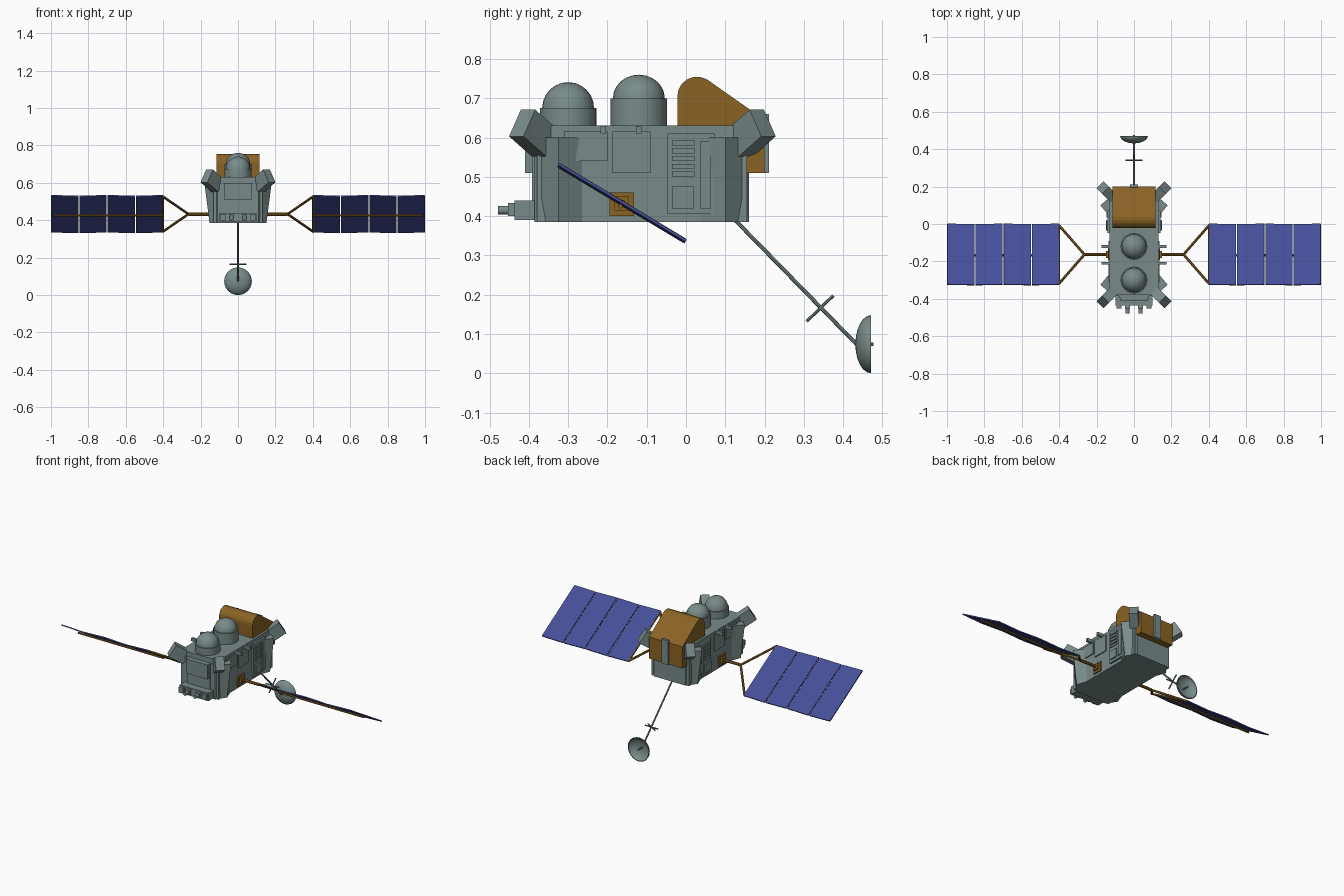
import bpy, bmesh, math
from mathutils import Vector, Matrix

cube = bpy.data.objects.get("Cube")
if cube:
    bpy.data.objects.remove(cube)


def material(name, rgb):
    m = bpy.data.materials.new(name)
    m.use_nodes = True
    m.diffuse_color = (*rgb, 1)
    m.node_tree.nodes["Principled BSDF"].inputs["Base Color"].default_value = (*rgb, 1)
    return m


GREY = material("grey metal", (0.19, 0.26, 0.255))
GOLD = material("gold foil", (0.255, 0.125, 0.018))
BLUE = material("solar blue", (0.06, 0.078, 0.32))


def finish(name, bm, mat, smooth=False):
    bmesh.ops.recalc_face_normals(bm, faces=bm.faces[:])
    me = bpy.data.meshes.new(name)
    bm.to_mesh(me)
    bm.free()
    me.materials.append(mat)
    ob = bpy.data.objects.new(name, me)
    bpy.context.collection.objects.link(ob)
    if smooth:
        bpy.ops.object.select_all(action="DESELECT")
        ob.select_set(True)
        bpy.context.view_layer.objects.active = ob
        bpy.ops.object.shade_smooth_by_angle(angle=math.radians(35))
    return ob


def box(name, center, size, mat=GREY, rot=Matrix()):
    bm = bmesh.new()
    m = Matrix.Translation(center) @ rot @ Matrix.Diagonal((*size, 1))
    bmesh.ops.create_cube(bm, size=1, matrix=m)
    return finish(name, bm, mat)


def rod(name, a, b, r, mat=GREY, sides=8):
    a, b = Vector(a), Vector(b)
    bm = bmesh.new()
    m = Matrix.Translation((a + b) / 2) @ (b - a).to_track_quat("Z", "Y").to_matrix().to_4x4()
    bmesh.ops.create_cone(bm, cap_ends=True, segments=sides, radius1=r, radius2=r,
                          depth=(b - a).length, matrix=m)
    return finish(name, bm, mat, True)


def lathe(name, profile, matrix, mat=GREY, sides=24):
    bm = bmesh.new()
    vs = [bm.verts.new((r, 0, h)) for r, h in profile]
    es = [bm.edges.new(p) for p in zip(vs, vs[1:])]
    bmesh.ops.spin(bm, geom=vs + es, axis=(0, 0, 1), cent=(0, 0, 0),
                   angle=math.tau, steps=sides)
    bmesh.ops.remove_doubles(bm, verts=bm.verts[:], dist=0.0001)
    bmesh.ops.transform(bm, matrix=matrix, verts=bm.verts[:])
    return finish(name, bm, mat, True)


def loft(name, low, high, mat=GREY):
    bm = bmesh.new()
    a, b = ([bm.verts.new(p) for p in ring] for ring in (low, high))
    bm.faces.new(a)
    bm.faces.new(b)
    for i in range(len(a)):
        j = (i + 1) % len(a)
        bm.faces.new((a[i], a[j], b[j], b[i]))
    return finish(name, bm, mat)


# Main hull and its flared, chamfered ends
box("main_hull", (0, -0.112, 0.508), (0.26, 0.535, 0.245))
for label, inner, outer in (("front", -0.325, -0.385), ("rear", 0.1, 0.16)):
    def ring(w, z):
        step = -0.06 if outer > inner else 0.06
        return [(-0.13, inner + step, z), (-w, inner, z), (-0.11, outer, z),
                (0.11, outer, z), (w, inner, z), (0.13, inner + step, z)]
    loft(label + "_hull_end", ring(0.152, 0.385), ring(0.18, 0.6))

# Front equipment
box("front_plate", (0, -0.395, 0.555), (0.15, 0.03, 0.09))
box("front_panel", (0, -0.386, 0.52), (0.16, 0.012, 0.16))
box("front_lower_box", (0, -0.408, 0.415), (0.2, 0.056, 0.05))
for x in (-0.08, -0.035, 0.035, 0.08):
    box("sensor_base", (x, -0.44, 0.417), (0.028, 0.025, 0.034))
for x in (-0.035, 0.035):
    rod("sensor_tip", (x, -0.45, 0.415), (x, -0.478, 0.415), 0.011, sides=12)

# Two domed towers on the roof
for name, y, top, rise in (("front_dome", -0.3, 0.675, 0.066), ("rear_dome", -0.12, 0.7, 0.06)):
    r = 0.066
    arc = [(r * math.cos(t), top + rise * math.sin(t))
           for t in (math.radians(15 * i) for i in range(6))]
    lathe(name, [(0, 0.62), (0.072, 0.62), (0.072, top)] + arc + [(0, top + rise)],
          Matrix.Translation((0, y, 0)))

# Foil-covered housing wrapping over the back
curve = [(0.028 - 0.05 * math.cos(t), 0.705 + 0.05 * math.sin(t))
         for t in (math.radians(20 * i) for i in range(7))]
outline = [(-0.022, 0.62)] + curve + [(0.2, 0.645), (0.2, 0.51), (0.15, 0.51), (0.15, 0.62)]
loft("foil_housing", *[[(x, y, z) for y, z in outline] for x in (-0.116, 0.116)], GOLD)
box("rear_strap", (0, 0.203, 0.585), (0.045, 0.016, 0.15))

# Corner thruster blocks, aimed outward and up
for sx in (-1, 1):
    for sy, y in ((-1, -0.417), (1, 0.195)):
        axis = Vector((sx * 0.6, sy * 0.6, 0.53)).normalized()
        rot = axis.to_track_quat("Z", "Y").to_matrix().to_4x4()
        face = Vector((sx * 0.167, y, 0.637))
        box("thruster_block", face - axis * 0.048, (0.052, 0.08, 0.096), GREY, rot)

tilt = math.atan2(0.195, 0.325)
hub_y, hub_z = -0.163, 0.433
slope = Matrix.Rotation(-tilt, 4, "X")

for s in (-1, 1):
    # Side wall equipment
    def plate(name, y0, y1, z0, z1, depth, mat=GREY):
        box(name, (s * (0.128 + depth / 2), (y0 + y1) / 2, (z0 + z1) / 2),
            (depth, y1 - y0, z1 - z0), mat)
    plate("side_panel_front", -0.31, -0.2, 0.54, 0.615, 0.008)
    plate("side_panel_middle", -0.187, -0.09, 0.51, 0.615, 0.008)
    plate("louvre_frame", -0.047, 0.073, 0.405, 0.61, 0.014)
    plate("louvre_door", 0.035, 0.063, 0.42, 0.59, 0.02)
    plate("louvre_box", -0.035, 0.02, 0.42, 0.475, 0.023)
    for i in range(5):
        z = 0.505 + i * 0.02
        plate("louvre_slat", -0.035, 0.022, z - 0.005, z + 0.008, 0.02)
    for y in (-0.21, -0.12):
        plate("roof_clip", y - 0.007, y + 0.007, 0.61, 0.63, 0.045)

    # Solar array mount and yoke
    plate("array_mount", -0.195, -0.132, 0.40, 0.46, 0.01, GOLD)
    plate("array_hub", -0.182, -0.145, 0.414, 0.45, 0.022, GOLD)
    apex = (s * 0.265, hub_y, hub_z)
    rod("array_arm", (s * 0.13, hub_y, hub_z), apex, 0.009, GOLD)
    tips = [(s * 0.402, -0.32, hub_z + 0.094), (s * 0.402, -0.006, hub_z - 0.094)]
    for tip in tips:
        rod("yoke_strut", apex, tip, 0.007, GOLD)
    rod("yoke_bar", *tips, 0.006, GOLD)
    rod("array_spine", (s * 0.4, hub_y - 0.004, hub_z - 0.008),
        (s * 0.99, hub_y - 0.004, hub_z - 0.008), 0.006, GOLD)

    # Four slightly folded solar panels
    for i in range(4):
        fold = Matrix.Rotation(math.radians(2 * (-1) ** i) * s, 4, "Y")
        box("solar_panel", (s * (0.473 + i * 0.151), hub_y, hub_z),
            (0.145, 0.378, 0.007), BLUE, slope @ fold)

# Antenna mast with crossbars and dish
rod("antenna_mast", (0, 0.12, 0.395), (0, 0.435, 0.073), 0.005)
rod("mast_crossbar", (0, 0.307, 0.132), (0, 0.375, 0.198), 0.004)
rod("mast_side_bar", (-0.045, 0.341, 0.165), (0.045, 0.341, 0.165), 0.004)
bowl = [(0.074 * math.sin(t), 0.04 * (1 - math.cos(t)))
        for t in (math.radians(15 * i) for i in range(7))]
inside = [(r * 0.95, 0.004 + h * 0.9) for r, h in reversed(bowl)]
lathe("antenna_dish", bowl + inside,
      Matrix.Translation((0, 0.431, 0.074)) @ Matrix.Rotation(-math.pi / 2, 4, "X"))
rod("dish_feed", (0, 0.43, 0.074), (0, 0.477, 0.074), 0.005)
